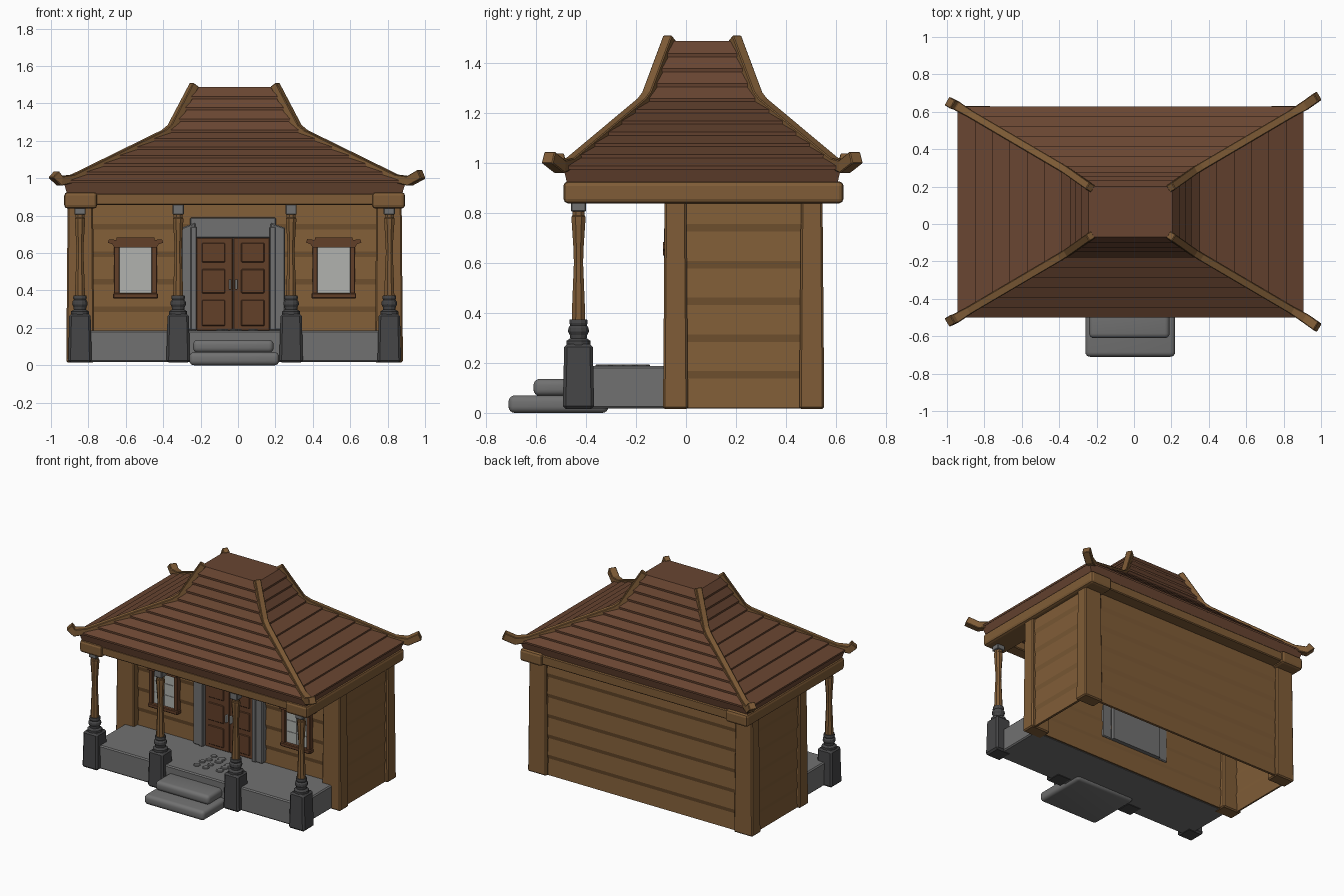
import bpy, bmesh, math, random
from mathutils import Vector

random.seed(4)
if "Cube" in bpy.data.objects:
    bpy.data.objects.remove(bpy.data.objects["Cube"])

CX, CY = -0.018, 0.065      # house axis and roof centre


def material(name, rgb):
    m = bpy.data.materials.new(name)
    m.use_nodes = True
    m.diffuse_color = (*rgb, 1)
    m.node_tree.nodes["Principled BSDF"].inputs["Base Color"].default_value = (*rgb, 1)
    return m


WOOD = material("warm wood", (0.215, 0.108, 0.038))
ROOF = material("roof brown", (0.14, 0.06, 0.031))
DOOR = material("door brown", (0.123, 0.05, 0.022))
STONE = material("grey stone", (0.165, 0.165, 0.165))
DARK = material("dark stone", (0.06, 0.06, 0.062))
GLASS = material("pale window", (0.44, 0.45, 0.43))
METAL = material("handle metal", (0.6, 0.6, 0.58))


def finish(name, bm, mat, bevel=0, segments=1, smooth=False):
    bmesh.ops.recalc_face_normals(bm, faces=bm.faces[:])
    mesh = bpy.data.meshes.new(name)
    bm.to_mesh(mesh)
    bm.free()
    mesh.materials.append(mat)
    ob = bpy.data.objects.new(name, mesh)
    bpy.context.collection.objects.link(ob)
    if bevel:
        mod = ob.modifiers.new("bevel", 'BEVEL')
        mod.width, mod.segments = bevel, segments
    if smooth:
        for p in mesh.polygons:
            p.use_smooth = True
    return ob


def loft(bm, rings, closed_path=False, caps=True):
    """Skin a list of point rings with quads."""
    vs = [[bm.verts.new(p) for p in r] for r in rings]
    n = len(vs[0])
    for a, b in zip(vs, vs[1:]):
        for i in range(n):
            bm.faces.new((a[i], a[(i + 1) % n], b[(i + 1) % n], b[i]))
    if caps:
        bm.faces.new(vs[0])
        bm.faces.new(vs[-1])


def rect(cx, cy, hx, hy, z):
    return [(cx + a * hx, cy + b * hy, z) for a, b in ((-1, -1), (1, -1), (1, 1), (-1, 1))]


def box(name, x, y, z, mat, bevel=0, segments=1, flare=0, smooth=False):
    """Box from (min, max) pairs; flare widens the foot."""
    cx, cy = sum(x) / 2, sum(y) / 2
    hx, hy = (x[1] - x[0]) / 2, (y[1] - y[0]) / 2
    bm = bmesh.new()
    loft(bm, [rect(cx, cy, hx + flare, hy + flare, z[0]), rect(cx, cy, hx, hy, z[1])])
    return finish(name, bm, mat, bevel, segments, smooth)


def around(x, half):
    return (x - half, x + half)


def prism(name, outline, y0, y1, mat, bevel=0):
    bm = bmesh.new()
    loft(bm, [[(x, y, z) for x, z in outline] for y in (y0, y1)])
    return finish(name, bm, mat, bevel)


def lathe(name, profile, sides, x, y, mat, smooth=False):
    bm = bmesh.new()
    turn = [2 * math.pi * (i + 0.5) / sides for i in range(sides)]
    loft(bm, [[(x + r * math.cos(a), y + r * math.sin(a), z) for a in turn] for r, z in profile])
    return finish(name, bm, mat, smooth=smooth)


# Roof: overlapping courses stepped along the slope
slope = [(0.915, 0.555, 0.98), (0.36, 0.235, 1.25), (0.315, 0.205, 1.31), (0.225, 0.135, 1.49)]
stations = []
for (a, b), n in zip(zip(slope, slope[1:]), (6, 1, 3)):
    stations += [Vector(a).lerp(Vector(b), i / n) for i in range(n)]
stations.append(Vector(slope[-1]))
rings = [rect(CX, CY, 0.895, 0.54, 0.915)]
for lo, hi in zip(stations, stations[1:]):
    rings.append(rect(CX, CY, lo.x, lo.y, lo.z))
    rings.append(rect(CX, CY, lo.x + 0.008, lo.y + 0.008, lo.z - 0.006))
    rings.append(rect(CX, CY, lo.x + 0.01, lo.y + 0.009, lo.z + 0.008))
    rings.append(rect(CX, CY, hi.x, hi.y, hi.z - 0.002))
bm = bmesh.new()
loft(bm, rings)
finish("roof", bm, ROOF)

# Hip ridges with upturned tips
for sx in (-1, 1):
    for sy in (-1, 1):
        tip = 0.016 * sx
        path = [(0.215, 0.13, 1.5), (0.335, 0.215, 1.272), (0.375, 0.24, 1.238),
                (0.86, 0.525, 1.0), (0.935, 0.57, 0.985), (0.984 + tip, 0.6 + tip, 1.022)]
        pts = [Vector((CX + sx * x, CY + sy * y, z)) for x, y, z in path]
        side = Vector((-sy * 0.51, sx * 0.86, 0)).normalized()
        rings = []
        for i, p in enumerate(pts):
            t = (pts[min(i + 1, len(pts) - 1)] - pts[max(i - 1, 0)]).normalized()
            up = t.cross(side).normalized()
            w = 0.026 if i > 3 else 0.021
            rings.append([p + side * a * w + up * b * w for a, b in ((-1, -1), (1, -1), (1, 1), (-1, 1))])
        bm = bmesh.new()
        loft(bm, rings)
        finish("hip_ridge", bm, WOOD, 0.004)

# Eave beams
for s in (-1, 1):
    box("side_beam", around(CX + s * 0.823, 0.088), (-0.49, 0.63), (0.838, 0.926), WOOD, 0.018, 2)
box("front_beam", around(CX, 0.8), (-0.475, -0.385), (0.857, 0.918), WOOD, 0.006)
box("back_beam", around(CX, 0.8), (0.52, 0.615), (0.85, 0.918), WOOD, 0.006)

# Lapped board walls, open underneath
rings = []
z = 0.02
board = 0.147
while z < 0.84:
    top = min(z + board - 0.03, 0.86)
    for zz, out in ((z, 0.0), (top, -0.009)):
        rings.append(rect(CX, 0.245, 0.88 + out, 0.29 + out, zz))
    z += board
bm = bmesh.new()
loft(bm, rings, caps=False)
walls = finish("board_walls", bm, WOOD)
shell = walls.modifiers.new("thickness", 'SOLIDIFY')
shell.thickness, shell.offset = 0.02, -1

# Wall corner posts
for s in (-1, 1):
    for y in (-0.042, 0.503):
        box("corner_post", around(CX + s * 0.825, 0.068), around(y, 0.043), (0.015, 0.86),
            WOOD, 0.008, flare=0.007)

# Porch platform and paving
box("porch_floor", around(CX, 0.83), (-0.455, -0.04), (0.018, 0.187), STONE, 0.008)
for i in range(11):
    x = CX + 0.01 + (i % 3 - 1) * 0.075 + random.uniform(-0.018, 0.018)
    y = -0.33 + (i // 3) * 0.055 + random.uniform(-0.01, 0.01)
    r = random.uniform(0.02, 0.03)
    lathe("paving_stone", [(r, 0.18), (r, 0.19), (r * 0.8, 0.194)], 7, x, y, STONE)

# Rounded entry steps
box("lower_step", around(-0.02, 0.24), (-0.71, -0.31), (0.0, 0.07), STONE, 0.025, 4, smooth=True)
box("upper_step", around(-0.025, 0.215), (-0.61, -0.42), (0.068, 0.136), STONE, 0.025, 4, smooth=True)

# Porch columns
for x in (-0.827, -0.302, 0.302, 0.827):
    px, py = CX + x, -0.43
    box("column_base", around(px, 0.057), around(py, 0.057), (0.015, 0.275), DARK, 0.012, flare=0.006)
    lathe("column_vase", [(0.05, 0.27), (0.05, 0.288), (0.034, 0.298), (0.036, 0.312), (0.043, 0.325),
                          (0.042, 0.34), (0.034, 0.35), (0.038, 0.36), (0.036, 0.374)], 12, px, py, DARK)
    lathe("column_shaft", [(0.029, 0.37), (0.027, 0.44), (0.02, 0.6), (0.022, 0.66), (0.03, 0.77),
                           (0.03, 0.785), (0.026, 0.79), (0.026, 0.815)], 8, px, py, WOOD)
    box("column_cap", around(px, 0.03), around(py, 0.03), (0.805, 0.86), STONE, 0.004)

# Door surround
DX = -0.026
box("door_lintel", around(DX, 0.23), (-0.068, 0.0), (0.68, 0.79), STONE, 0.006)
box("door_backing", around(DX, 0.2), (-0.05, 0.0), (0.187, 0.69), STONE)
for s in (-1, 1):
    outline = [(DX + s * x, z) for x, z in ((0.2, 0.187), (0.278, 0.187), (0.278, 0.735), (0.2, 0.762))]
    prism("door_jamb", outline, -0.082, -0.02, STONE, 0.006)
    box("inner_jamb", around(DX + s * 0.211, 0.016), (-0.088, -0.04), (0.187, 0.74), STONE, 0.004)

    # Door leaf with panels and handle
    box("door_leaf", around(DX + s * 0.099, 0.097), (-0.06, -0.045), (0.187, 0.682), DOOR, 0.003)
    for z0, z1 in ((0.21, 0.35), (0.385, 0.515), (0.55, 0.655)):
        box("door_panel", around(DX + s * 0.105, 0.062), (-0.067, -0.058), (z0, z1), DOOR, 0.006)
    box("door_handle", around(DX + s * 0.017, 0.006), (-0.08, -0.058), (0.405, 0.46), METAL, 0.003)

# Windows
for s in (-1, 1):
    wx = CX + s * 0.53
    box("window_glass", around(wx, 0.092), (-0.056, -0.03), (0.38, 0.64), GLASS)
    for col in (-1, 1):
        for row in range(3):
            z0 = 0.388 + row * 0.082
            box("window_pane", around(wx + col * 0.042, 0.04), (-0.06, -0.055), (z0, z0 + 0.079), GLASS)
        box("window_jamb", around(wx + col * 0.1, 0.014), (-0.074, -0.03), (0.375, 0.64), DOOR, 0.003)
    box("window_sill", around(wx, 0.12), (-0.082, -0.03), (0.357, 0.386), DOOR, 0.005)
    half = [(0.114, 0.63), (0.124, 0.648), (0.148, 0.656), (0.142, 0.674), (0.102, 0.67), (0.1, 0.684)]
    outline = [(wx + x, z) for x, z in half] + [(wx - x, z) for x, z in reversed(half)]
    prism("window_hood", outline, -0.092, -0.03, DOOR)
